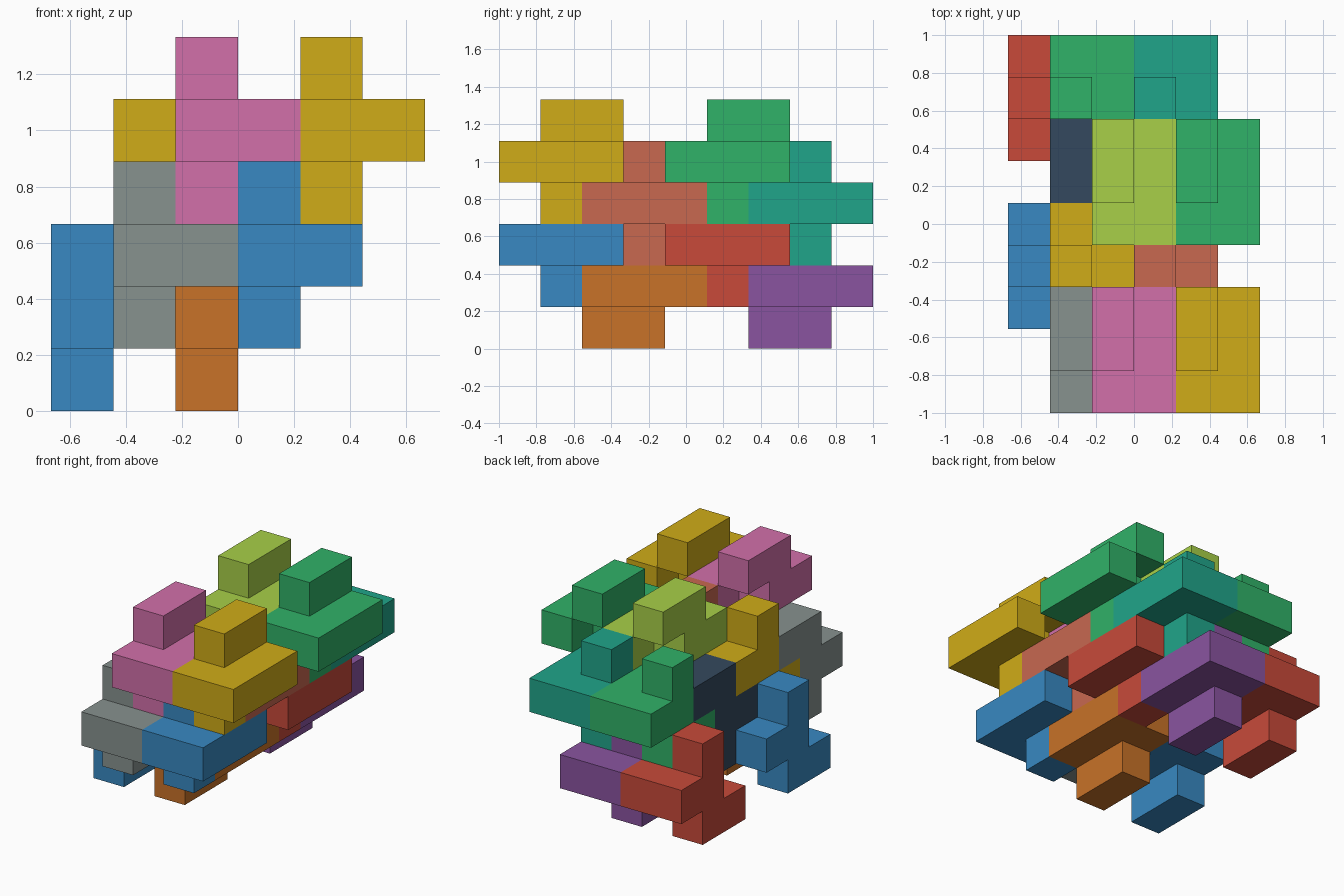
import bpy, bmesh
from mathutils import Vector

if "Cube" in bpy.data.objects:
    bpy.data.objects.remove(bpy.data.objects["Cube"])

U = 2 / 9                        # cube edge; whole stack is 6 x 9 x 6 cubes
ORIGIN = Vector((-3, -4.5, 0))

COLOURS = {
    "blue": "3889C2", "orange": "C87228", "red": "C84A3A", "purple": "8A54A0",
    "slate": "87928F", "navy": "34495E", "yellow": "D0AC18", "coral": "C86850",
    "green": "30B268", "teal": "20A58A", "pink": "D270AA", "lime": "A8D048",
}

# One eight-cube tile: holed slab, two-cube knob above, one-cube peg below
TILE = [(0, 0, 0), (0, 1, 0), (1, 0, 0), (1, 1, 0), (1, 2, 0),
        (0, 1, 1), (0, 2, 1), (0, 1, -1)]
# The same tile turned half way round the x axis
FLIPPED = [(x, 2 - y, -z) for x, y, z in TILE]


def material(name):
    mat = bpy.data.materials.get(name)
    if mat is None:
        mat = bpy.data.materials.new(name)
        srgb = [int(COLOURS[name][i:i + 2], 16) / 255 for i in (0, 2, 4)]
        mat.diffuse_color = [((c + 0.055) / 1.055) ** 2.4 for c in srgb] + [1]
        mat.use_nodes = True
        mat.node_tree.nodes["Principled BSDF"].inputs["Base Color"].default_value = mat.diffuse_color
    return mat


def build_tile(name, cells, offset, colour):
    """Weld the outer faces of the cubes into one flat-sided block."""
    filled = {tuple(Vector(c) + Vector(offset)) for c in cells}
    bm = bmesh.new()
    for cell in filled:
        centre = Vector(cell) + Vector((0.5, 0.5, 0.5))
        for axis in range(3):
            for sign in (-1, 1):
                n = Vector((0, 0, 0))
                n[axis] = sign
                if tuple(Vector(cell) + n) in filled:
                    continue
                a = Vector((0, 0, 0))
                a[(axis + 1) % 3] = 0.5
                b = n.cross(a)
                mid = centre + n / 2
                corners = (mid - a - b, mid + a - b, mid + a + b, mid - a + b)
                bm.faces.new([bm.verts.new((p + ORIGIN) * U) for p in corners])
    bmesh.ops.remove_doubles(bm, verts=bm.verts, dist=1e-4)
    bmesh.ops.dissolve_limit(bm, angle_limit=0.01, verts=bm.verts, edges=bm.edges)
    mesh = bpy.data.meshes.new(name)
    bm.to_mesh(mesh)
    bm.free()
    mesh.materials.append(material(colour))
    bpy.context.collection.objects.link(bpy.data.objects.new(name, mesh))


# Four interlocking layers of four tiles: name, shape, first tile, colours
LAYERS = [
    ("bottom", FLIPPED, (0, 2, 1), ("blue", "red", "orange", "purple")),
    ("lower", TILE, (1, 0, 2), ("slate", "navy", "blue", "red")),
    ("upper", FLIPPED, (1, 2, 3), ("yellow", "green", "coral", "teal")),
    ("top", TILE, (2, 0, 4), ("pink", "lime", "yellow", "green")),
]
for layer, cells, (x, y, z), colours in LAYERS:
    for k, colour in enumerate(colours):
        i, j = divmod(k, 2)
        name = f"{layer}_{('left', 'right')[i]}_{('front', 'back')[j]}_tile"
        build_tile(name, cells, (x + 2 * i, y + 4 * j, z), colour)
